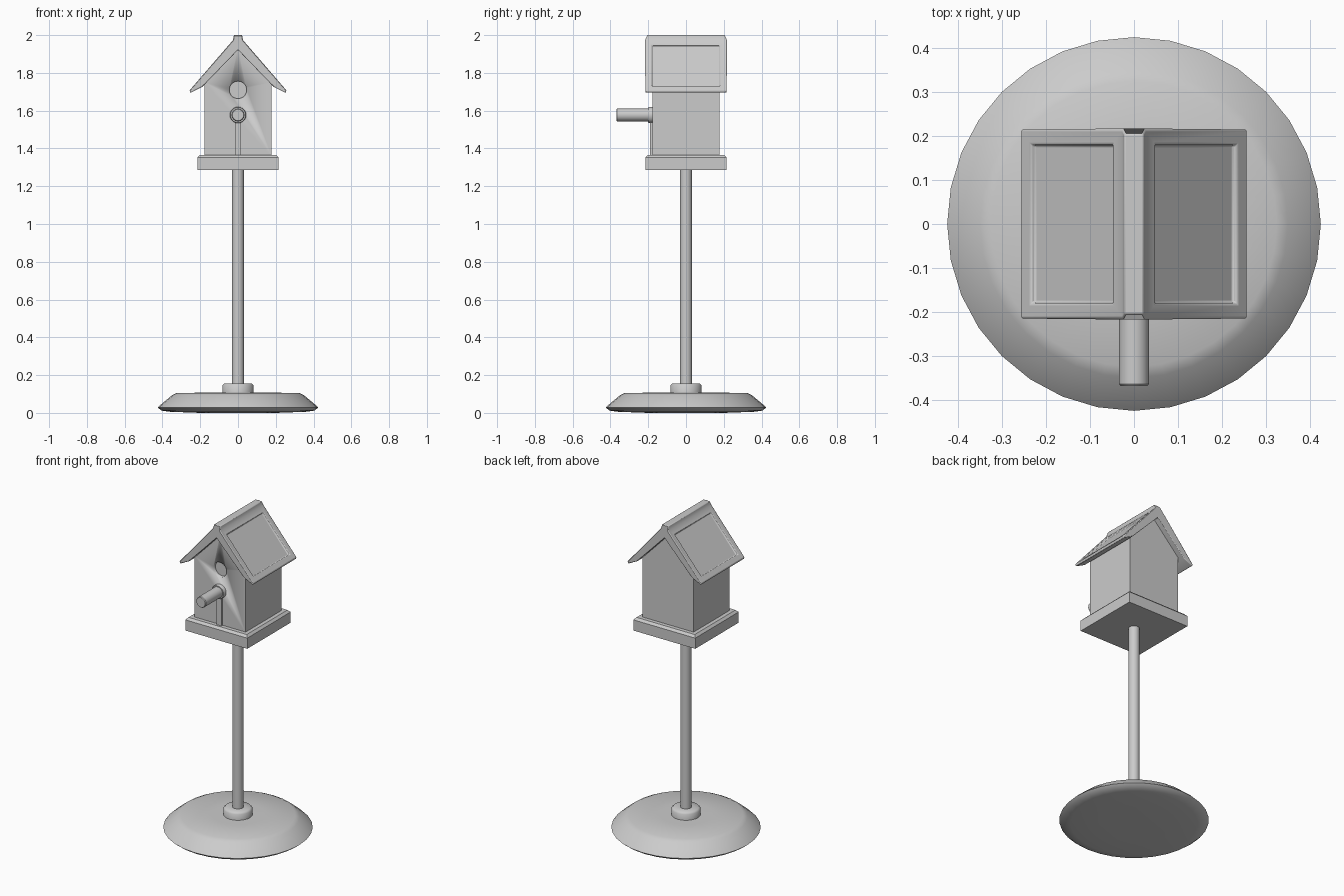
import bpy, bmesh
from math import pi, cos, sin, radians
from mathutils import Vector

if "Cube" in bpy.data.objects:
    bpy.data.objects.remove(bpy.data.objects["Cube"])


def finish(name, bm, bevel=0.0, angle=35):
    bmesh.ops.remove_doubles(bm, verts=bm.verts, dist=1e-5)
    bmesh.ops.recalc_face_normals(bm, faces=bm.faces)
    me = bpy.data.meshes.new(name)
    bm.to_mesh(me)
    bm.free()
    ob = bpy.data.objects.new(name, me)
    bpy.context.collection.objects.link(ob)
    if bevel:
        m = ob.modifiers.new("bevel", 'BEVEL')
        m.width, m.segments = bevel, 2
        m.limit_method, m.angle_limit = 'ANGLE', radians(40)
    bpy.ops.object.select_all(action='DESELECT')
    bpy.context.view_layer.objects.active = ob
    ob.select_set(True)
    bpy.ops.object.shade_smooth_by_angle(angle=radians(angle))
    return ob


def lathe(name, profile, n=32, angle=35):
    """Spin (radius, height) points about z; both ends are closed."""
    bm = bmesh.new()
    rings = [[bm.verts.new((r * cos(2 * pi * i / n), r * sin(2 * pi * i / n), z))
              for i in range(n)] for r, z in profile]
    for a, b in zip(rings, rings[1:]):
        for i in range(n):
            j = (i + 1) % n
            bm.faces.new((a[i], a[j], b[j], b[i]))
    bm.faces.new(rings[0])
    bm.faces.new(rings[-1])
    return finish(name, bm, angle=angle)


def prism(points, y0, y1):
    """Extrude an (x, z) outline along y."""
    bm = bmesh.new()
    f = bm.faces.new([bm.verts.new((x, y0, z)) for x, z in points])
    r = bmesh.ops.extrude_face_region(bm, geom=[f])
    vs = [v for v in r['geom'] if isinstance(v, bmesh.types.BMVert)]
    bmesh.ops.translate(bm, verts=vs, vec=(0, y1 - y0, 0))
    bmesh.ops.recalc_face_normals(bm, faces=bm.faces)
    return bm


def mirrored(half):
    """Close a right-hand outline whose first and last points may lie on x = 0."""
    return half + [(-x, z) for x, z in reversed(half) if x > 1e-6]


# Stand: domed foot, collar and pole
lathe("foot", [(0.2, 0.0), (0.36, 0.006), (0.405, 0.012), (0.425, 0.028),
               (0.41, 0.043), (0.35, 0.093), (0.325, 0.105), (0.15, 0.108)], angle=50)
lathe("collar", [(0.083, 0.10), (0.083, 0.145), (0.073, 0.156), (0.03, 0.156)], angle=50)
lathe("pole", [(0.032, 0.10), (0.032, 1.30)], n=24)

# Platform with chamfered top
bm = bmesh.new()
low, mid, top = [[bm.verts.new((sx * h, sy * h, z)) for sx, sy in
                  ((-1, -1), (1, -1), (1, 1), (-1, 1))]
                 for h, z in ((0.215, 1.285), (0.215, 1.352), (0.202, 1.366))]
for a, b in ((low, mid), (mid, top)):
    for i in range(4):
        j = (i + 1) % 4
        bm.faces.new((a[i], a[j], b[j], b[i]))
bm.faces.new(low)
bm.faces.new(top)
finish("platform", bm, angle=20)

# House walls with a round entrance recess
house = finish("house", prism(mirrored([(0.178, 1.36), (0.178, 1.75), (0, 1.935)]),
                              -0.178, 0.178), angle=30)
cutter = lathe("hole_cutter", [(0.046, 0.0), (0.046, 0.1)])
cutter.location = (0, -0.158, 1.71)
cutter.rotation_euler = (pi / 2, 0, 0)
m = house.modifiers.new("entrance", 'BOOLEAN')
m.operation, m.object, m.solver = 'DIFFERENCE', cutter, 'EXACT'
bpy.ops.object.select_all(action='DESELECT')
bpy.context.view_layer.objects.active = house
house.select_set(True)
bpy.ops.object.modifier_move_to_index(modifier="entrance", index=0)
bpy.ops.object.modifier_apply(modifier="entrance")
bpy.data.objects.remove(cutter)

# Roof: one profile, with a sunken panel on each slope
bm = prism(mirrored([(0.022, 2.0), (0.027, 1.973), (0.257, 1.707),
                     (0.252, 1.694), (0.19, 1.725), (0, 1.922)]), -0.215, 0.215)
slopes = [f for f in bm.faces if f.normal.z > 0.4 and abs(f.normal.x) > 0.4
          and f.calc_area() > 0.1]
bmesh.ops.inset_individual(bm, faces=slopes, thickness=0.048, depth=0)
bmesh.ops.inset_individual(bm, faces=slopes, thickness=0.004, depth=-0.012)
# Pull in the ends of the ridge cap
for v in bm.verts:
    if v.co.z > 1.99:
        v.co.y *= 0.205 / 0.215
finish("roof", bm, bevel=0.004)

# Perch with flange, and its upright support
perch = lathe("perch", [(0.043, 0.17), (0.043, 0.196), (0.040, 0.201), (0.034, 0.201),
                        (0.034, 0.364), (0.030, 0.369)])
perch.location = (0, 0, 1.577)
perch.rotation_euler = (pi / 2, 0, 0)
finish("perch_support", prism([(-0.017, 1.36), (0.017, 1.36), (0.017, 1.55), (-0.017, 1.55)],
                              -0.19, -0.17))
